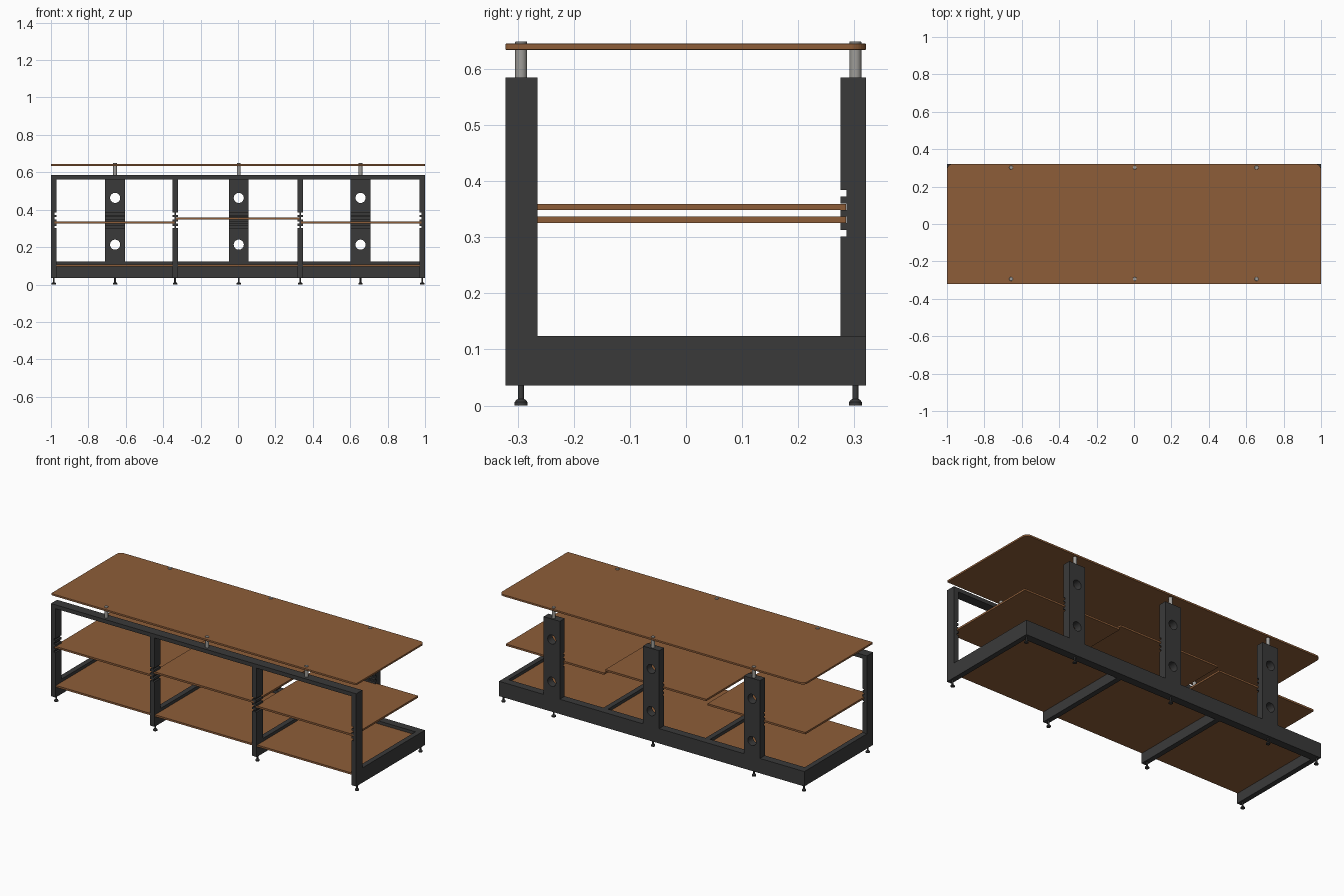
import bpy, bmesh, math
from mathutils import Vector

if "Cube" in bpy.data.objects:
    bpy.data.objects.remove(bpy.data.objects["Cube"])


def material(name, rgb):
    m = bpy.data.materials.new(name)
    m.diffuse_color = (*rgb, 1)
    m.use_nodes = True
    m.node_tree.nodes["Principled BSDF"].inputs["Base Color"].default_value = m.diffuse_color
    return m


DARK = material("dark_metal", (0.042, 0.042, 0.042))
WOOD = material("wood", (0.27, 0.11, 0.04))
STEEL = material("steel", (0.35, 0.34, 0.32))


def finish(bm, name, mat):
    bmesh.ops.recalc_face_normals(bm, faces=bm.faces)
    me = bpy.data.meshes.new(name)
    bm.to_mesh(me)
    bm.free()
    ob = bpy.data.objects.new(name, me)
    bpy.context.collection.objects.link(ob)
    if mat:
        me.materials.append(mat)
    return ob


def prism(name, pts, axis, lo, hi, mat):
    """Extrude a closed 2D outline along an axis (the other two axes in order)."""
    bm = bmesh.new()
    verts = []
    for p in pts:
        co = list(p)
        co.insert(axis, lo)
        verts.append(bm.verts.new(co))
    face = bm.faces.new(verts)
    new = bmesh.ops.extrude_face_region(bm, geom=[face])["geom"]
    move = Vector((0, 0, 0))
    move[axis] = hi - lo
    bmesh.ops.translate(bm, vec=move, verts=[g for g in new if isinstance(g, bmesh.types.BMVert)])
    return finish(bm, name, mat)


def box(name, x, y, z, mat):
    return prism(name, [(x[0], y[0]), (x[1], y[0]), (x[1], y[1]), (x[0], y[1])], 2, z[0], z[1], mat)


def turned(name, x, y, profile, mat, sides=24):
    """Stack of rings (radius, z) closed at both ends."""
    bm = bmesh.new()
    rings = [[bm.verts.new((x + r * math.cos(2 * math.pi * i / sides),
                            y + r * math.sin(2 * math.pi * i / sides), z))
              for i in range(sides)] for r, z in profile]
    for a, b in zip(rings, rings[1:]):
        for i in range(sides):
            j = (i + 1) % sides
            bm.faces.new((a[i], a[j], b[j], b[i]))
    bm.faces.new(rings[0][::-1])
    bm.faces.new(rings[-1])
    ob = finish(bm, name, mat)
    bpy.context.view_layer.objects.active = ob
    ob.select_set(True)
    bpy.ops.object.shade_smooth_by_angle(angle=math.radians(35))
    ob.select_set(False)
    return ob


Z0, ZB, ZT = 0.036, 0.124, 0.585          # frame bottom, base top, frame top
YF, YFI, YBI, YB = -0.322, -0.265, 0.275, 0.321
SLOTS = [0.307, 0.331, 0.354, 0.378]      # slot centre heights
H = 0.0058                                # half slot height


def notched(lo, hi, z0, z1, left, right):
    """Upright outline with shelf slots of the given depth on each edge."""
    pts = [(lo, z0), (hi, z0)]
    if right:
        for s in SLOTS:
            pts += [(hi, s - H), (hi - right, s - H), (hi - right, s + H), (hi, s + H)]
    pts += [(hi, z1), (lo, z1)]
    if left:
        for s in reversed(SLOTS):
            pts += [(lo, s + H), (lo + left, s + H), (lo + left, s - H), (lo, s - H)]
    return pts


# Front posts, each with a bottom side rail running back
POSTS = [-0.985, -0.336, 0.333, 0.985]
W = 0.015
D = 0.011
RAIL_Z = 0.562
for i, x in enumerate(POSTS):
    prism(f"front_post_{i}", notched(x - W, x + W, Z0, RAIL_Z, D if i else 0, D if i < 3 else 0),
          1, YF, YFI, DARK)
    box(f"base_cross_rail_{i}", (x - W, x + W), (YFI, YBI), (Z0, ZB), DARK)
box("front_top_rail", (-1, 1), (YF, YFI), (RAIL_Z, ZT), DARK)

# Back base rail and slotted uprights with cable holes
BACKS = [-0.657, 0.004, 0.655]
PW = 0.053
edges = [-1] + [e for x in BACKS for e in (x - PW, x + PW)] + [1]
for i in range(0, len(edges), 2):
    box(f"back_base_rail_{i // 2}", edges[i:i + 2], (YBI, YB), (Z0, ZB), DARK)
for i, x in enumerate(BACKS):
    post = prism(f"back_upright_{i}", notched(YBI, YB, Z0, ZT, 0.011, 0), 0, x - PW, x + PW, DARK)
    for k, z in enumerate((0.213, 0.463)):
        ring = [(x + 0.027 * math.cos(math.tau * a / 32), z + 0.027 * math.sin(math.tau * a / 32))
                for a in range(32)]
        cutter = prism(f"hole_cutter_{i}_{k}", ring, 1, YBI - 0.05, YB + 0.05, None)
        cutter.hide_render = True
        cutter.hide_set(True)
        cutter.display_type = 'WIRE'
        mod = post.modifiers.new("cable_hole", 'BOOLEAN')
        mod.operation = 'DIFFERENCE'
        mod.solver = 'EXACT'
        mod.object = cutter

# Shelves: bottom panels between the rails, middle shelves set into the slots
for i, z in enumerate((0.331, 0.354, 0.331)):
    a, b = POSTS[i], POSTS[i + 1]
    box(f"bottom_shelf_{i}", (a + W, b - W), (YF + 0.004, YBI), (0.095, 0.106), WOOD)
    box(f"middle_shelf_{i}", (a + W - D, b - W + D), (YF + 0.004, YBI + 0.01),
        (z - H + 0.0003, z + H - 0.0003), WOOD)

# Top panel, rounded more at the back corners
outline = []
for cx, cy, r, start in ((1, 0.321, 0.03, 0), (-1, 0.321, 0.03, 90),
                         (-1, -0.322, 0.008, 180), (1, -0.322, 0.008, 270)):
    ox, oy = cx - math.copysign(r, cx), cy - math.copysign(r, cy)
    for k in range(9):
        t = math.radians(start + k * 90 / 8)
        outline.append((ox + r * math.cos(t), oy + r * math.sin(t)))
top = prism("top_panel", outline, 2, 0.634, 0.645, WOOD)
bev = top.modifiers.new("soft_edge", 'BEVEL')
bev.width = 0.0015
bev.segments = 2
bev.limit_method = 'ANGLE'
bev.angle_limit = math.radians(60)

# Steel stand-offs carrying the top
for i, x in enumerate(BACKS):
    for side, y in (("front", -0.294), ("back", 0.302)):
        turned(f"{side}_standoff_{i}", x, y,
               [(0.0105, ZT), (0.0105, 0.634), (0.0105, 0.648), (0.0095, 0.649)], STEEL)

# Levelling feet
foot = [(0.0115, 0), (0.0115, 0.006), (0.008, 0.0105), (0.005, 0.0115), (0.005, Z0)]
for i, x in enumerate(POSTS):
    turned(f"front_foot_{i}", x, -0.294, foot, DARK)
for i, x in enumerate(BACKS):
    turned(f"back_foot_{i}", x, 0.302, foot, DARK)
for i, x in enumerate((-0.985, 0.985)):
    turned(f"corner_foot_{i}", x, 0.302, foot, DARK)
